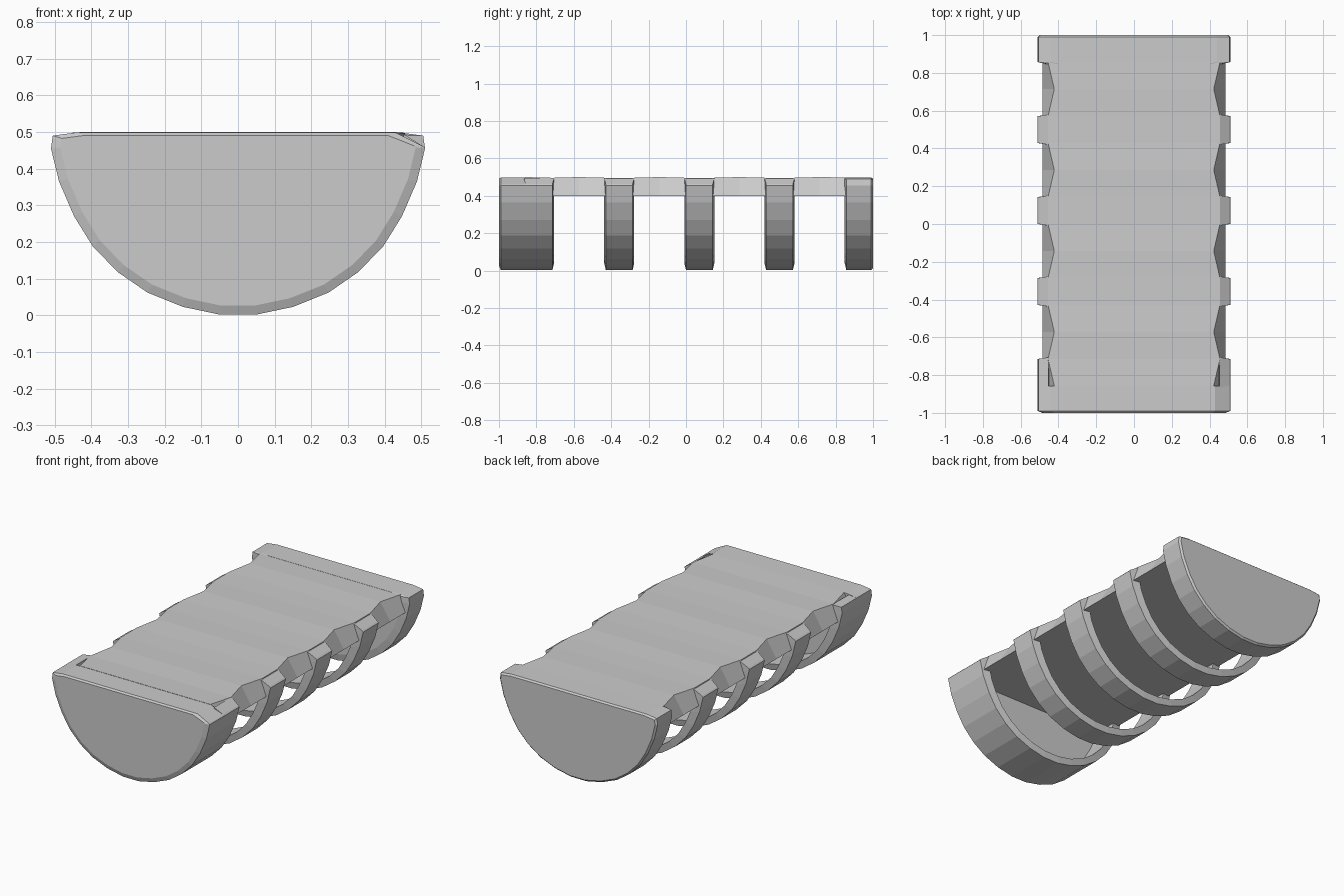
import bpy, bmesh

if "Cube" in bpy.data.objects:
    bpy.data.objects.remove(bpy.data.objects["Cube"])

# Half of the faceted cradle curve, from the bottom outward (x, z)
HALF = [(.05, .002), (.15, .023), (.247, .062), (.328, .118),
        (.396, .188), (.447, .27), (.488, .365), (.51, .455)]
INNER = [(.046, .04), (.138, .058), (.225, .094), (.298, .145),
         (.358, .208), (.402, .282), (.432, .35), (.446, .41)]
U = 1 / 7  # half the gap between ribs


def both_sides(half):
    return [(-x, z) for x, z in reversed(half)] + half


def loft(name, rings):
    """Skin a list of equally long 3D loops and cap both ends."""
    bm = bmesh.new()
    loops = [[bm.verts.new(p) for p in r] for r in rings]
    for a, b in zip(loops, loops[1:]):
        for i in range(len(a)):
            j = (i + 1) % len(a)
            bm.faces.new((a[i], a[j], b[j], b[i]))
    bm.faces.new(loops[0])
    bm.faces.new(loops[-1])
    bmesh.ops.recalc_face_normals(bm, faces=bm.faces)
    mesh = bpy.data.meshes.new(name)
    bm.to_mesh(mesh)
    bm.free()
    bpy.context.collection.objects.link(bpy.data.objects.new(name, mesh))


def band(name, y0, y1, left=(-.503, .462), right=(.503, .462)):
    """Thin curved rib whose flanks flare slightly toward the inside."""
    outer = [left] + both_sides(HALF) + [right]
    inner = [(-.452, .494)] + both_sides(INNER) + [(.452, .494)]
    f = .009
    loft(name, [[(o[0], y0, o[1]), (o[0], y1, o[1]),
                 (i[0], y1 + f, i[1]), (i[0], y0 - f, i[1])]
                for o, i in zip(outer, inner)])


def end_cap(name, stations, right):
    """Solid half disc; stations are (y, curve scale, drop of the top edge)."""
    loft(name, [[(x * s, y, .5 + (z - .5) * s - (drop if z > .48 else 0))
                 for x, z in [(-.44, .4985), (-.505, .49)] + both_sides(HALF) + right]
                for y, s, drop in stations])


# Top slab with scalloped edges between the ribs
rings = []
for k in range(-6, 7):
    mid_gap = k in (-6, -4, -1, 2, 5)
    x = .422 if mid_gap else .455
    z = .5 if mid_gap else .496
    if k == 6:
        z = .4975
    rings.append([(-x, k * U, z), (x, k * U, z), (.485, k * U, .4), (-.485, k * U, .4)])
loft("top_slab", rings)

# Solid ends, the front one continued by a hollow rim
end_cap("front_end", [(-1, .95, .008), (-.99, 1, 0), (-6 * U, 1, 0)],
        [(.506, .46), (.43, .4985)])
band("front_rim", -6 * U, -5 * U, left=(-.505, .49))
end_cap("back_end", [(6 * U - .009, .92, 0), (6 * U, 1, 0), (.99, 1, 0), (1, .98, .008)],
        [(.505, .49), (.44, .4985)])

# Three open ribs
for n, k in enumerate((-3, 0, 3)):
    band(f"rib_{n + 1}", k * U, (k + 1) * U)
